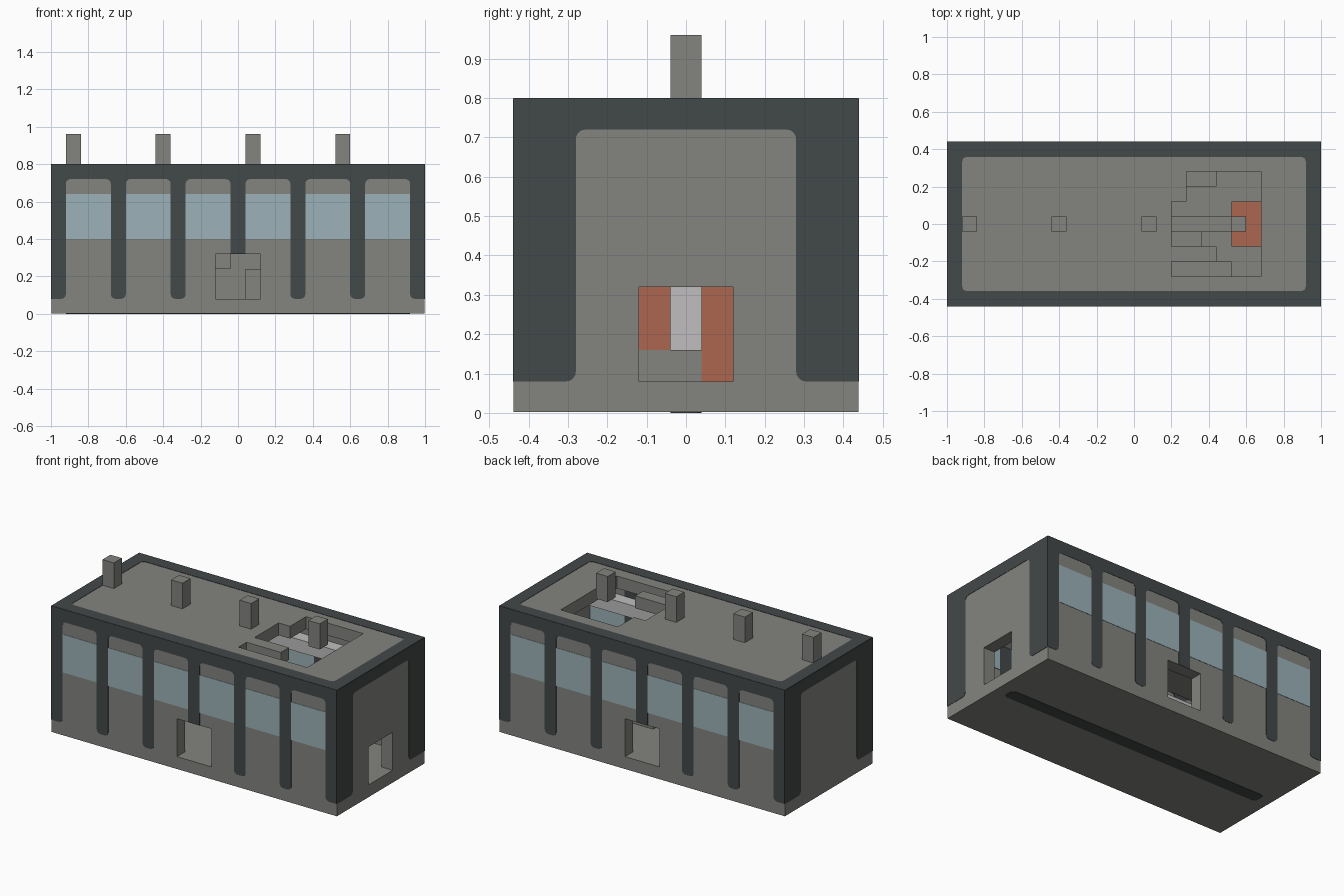
import bpy, bmesh, math
from mathutils import Vector

if "Cube" in bpy.data.objects:
    bpy.data.objects.remove(bpy.data.objects["Cube"], do_unlink=True)


def material(name, rgb):
    m = bpy.data.materials.new(name)
    m.use_nodes = True
    m.diffuse_color = (*rgb, 1)
    m.node_tree.nodes["Principled BSDF"].inputs["Base Color"].default_value = (*rgb, 1)
    return m


GREY = material("wall_grey", (0.227, 0.227, 0.212))
DARK = material("frame_dark", (0.055, 0.065, 0.065))
GLASS = material("window_blue", (0.333, 0.445, 0.485))
RED = material("seat_red", (0.413, 0.133, 0.08))
PALE = material("shelf_pale", (0.527, 0.515, 0.515))

U = 0.08                      # block size
X, Y, Z = 1.0, 0.44, 0.8      # outer half length, half width, height
SKIN = 0.002                  # body sits just below the painted plates
R = 0.025                     # corner rounding of the frame


def finish(name, bm, mat):
    bmesh.ops.recalc_face_normals(bm, faces=bm.faces)
    me = bpy.data.meshes.new(name)
    bm.to_mesh(me)
    bm.free()
    me.materials.append(mat)
    ob = bpy.data.objects.new(name, me)
    bpy.context.scene.collection.objects.link(ob)
    return ob


def boxes(name, mat, *bounds):
    """One object from boxes given as (x0, x1, y0, y1, z0, z1)."""
    bm = bmesh.new()
    for x0, x1, y0, y1, z0, z1 in bounds:
        lo, hi = Vector((x0, y0, z0)), Vector((x1, y1, z1))
        vs = bmesh.ops.create_cube(bm, size=1)["verts"]
        for v in vs:
            v.co = (lo + hi) / 2 + v.co * (hi - lo)
    return finish(name, bm, mat)


def plate(name, mat, polys, place):
    """Thin painted plate from 2D polygons, placed on a wall."""
    bm = bmesh.new()
    for poly in polys:
        bm.faces.new([bm.verts.new(place(u, v)) for u, v in poly])
    ob = finish(name, bm, mat)
    mod = ob.modifiers.new("thickness", "SOLIDIFY")
    mod.thickness, mod.offset = 0.003, 0
    return ob


def rect(u0, u1, v0, v1):
    return [(u0, v0), (u1, v0), (u1, v1), (u0, v1)]


def arc(cu, cv, a0, a1, n=5):
    angles = [math.radians(a0 + (a1 - a0) * i / n) for i in range(n + 1)]
    return [(cu + R * math.cos(a), cv + R * math.sin(a)) for a in angles]


def pillar(u0, u1, bottom, left=True, right=True, foot=True):
    """Post with rounded foot and flared top under the upper band."""
    top, pts = Z - U, []
    if left:
        pts += arc(u0 - R, top - R, 90, 0)
    else:
        pts.append((u0, top))
    pts += arc(u0 + R, bottom + R, 180, 270) if left and foot else [(u0, bottom)]
    pts += arc(u1 - R, bottom + R, 270, 360) if right and foot else [(u1, bottom)]
    if right:
        pts += arc(u1 + R, top - R, 180, 90)
    else:
        pts.append((u1, top))
    return pts


def rounded_ring(hu, hv, w):
    """Rectangular border whose inner corners are rounded."""
    polys, corners, arcs = [], [], []
    for k, (su, sv) in enumerate([(1, 1), (-1, 1), (-1, -1), (1, -1)]):
        corners.append((su * hu, sv * hv))
        arcs.append(arc(su * (hu - w - R), sv * (hv - w - R), 90 * k, 90 * k + 90))
    for k in range(4):
        n = (k + 1) % 4
        polys += [[corners[k], p, q] for p, q in zip(arcs[k], arcs[k][1:])]
        polys.append([corners[k], corners[n], arcs[n][0], arcs[k][-1]])
    return polys


# Shell: floor, walls around the doors, broken roof
bx, by, bz = X - SKIN, Y - SKIN, Z - SKIN
ix, iy, iz = X - U, Y - U, Z - U
d, door_top = 0.12, 0.32
boxes("floor", GREY, (-bx, bx, -by, by, SKIN, U))
for side, name in ((-1, "front_wall"), (1, "back_wall")):
    y0, y1 = sorted((side * iy, side * by))
    boxes(name, GREY, (-bx, -d, y0, y1, U, iz), (d, bx, y0, y1, U, iz),
          (-d, d, y0, y1, door_top, iz))
boxes("right_end_wall", GREY, (-bx, -ix, -iy, iy, U, iz))
boxes("left_end_wall", GREY, (ix, bx, -iy, -d, U, iz), (ix, bx, d, iy, U, iz),
      (ix, bx, -d, d, door_top, iz))
boxes("roof", GREY, *[(*b, iz, bz) for b in (
    (-bx, 0.2, -by, by), (0.68, bx, -by, by),
    (0.2, 0.68, 0.28, by), (0.2, 0.68, -by, -0.28),
    (0.2, 0.28, 0.12, 0.28), (0.2, 0.44, -0.2, -0.12))])

# Frame posts and window panes on both faces of the long walls
posts = [-0.96, -0.64, -0.32, 0, 0.32, 0.64, 0.96]
eps = 0.0015
for label, y in (("front_outer", -Y + eps), ("back_outer", Y - eps),
                 ("front_inner", -iy + eps), ("back_inner", iy - eps)):
    outer = "outer" in label
    on_wall = lambda u, v, y=y: (u, y, v)
    frame = [rect(-X + eps, X - eps, iz, Z - eps)] if outer else []
    for c in posts:
        if outer or abs(c) < ix:
            frame.append(pillar(max(c - U / 2, -X + eps), min(c + U / 2, X - eps),
                                U if c else door_top, c > -0.9, c < 0.9, c != 0))
    plate(label + "_frame", DARK, frame, on_wall)
    panes = [rect(a + U / 2, b - U / 2, 0.4, 0.64) for a, b in zip(posts, posts[1:])]
    plate(label + "_windows", GLASS, panes, on_wall)

# End frames
for label, x in (("right_end", -X + eps), ("left_end", X - eps)):
    w = Y - eps
    plate(label + "_frame", DARK,
          [rect(-w, w, iz, Z - eps), pillar(-w, -0.28, U, left=False),
           pillar(0.28, w, U, right=False)],
          lambda u, v, x=x: (x, u, v))

# Roof border and underside strip
plate("roof_border", DARK, rounded_ring(X - eps, Y - eps, U),
      lambda u, v: (u, v, Z - eps))
h = U / 2
strip = (arc(ix - R, h - R, 90, 0) + arc(ix - R, R - h, 0, -90)
         + arc(R - ix, R - h, 270, 180) + arc(R - ix, h - R, 180, 90))
plate("underside_strip", DARK, [strip], lambda u, v: (u, v, eps))

# Roof vents
for i, x in enumerate((-0.88, -0.4, 0.08, 0.56)):
    boxes(f"roof_vent_{i + 1}", GREY, (x - h, x + h, -h, h, bz, Z + 2 * U))

# Long shelves above the windows inside
for side, name in ((-1, "front_shelf"), (1, "back_shelf")):
    y0, y1 = sorted((side * 0.28, side * iy))
    boxes(name, PALE, (-ix, ix, y0, y1, 0.56, 0.64))

# Seat by the end door
boxes("end_seat", RED, (0.52, 0.68, -d, d, 0.32, 0.4),
      (0.52, 0.68, h, d, U, 0.32), (0.52, 0.68, -d, -h, 0.16, 0.32))
boxes("seat_post", PALE, (0.52, 0.6, -h, h, 0.16, 0.32))
boxes("seat_base", GREY, (0.52, 0.68, -d, h, U, 0.16))

# Partition between the side doors, with loose blocks
boxes("partition", GREY, (-d, d, -h, h, U, 0.4))
boxes("loose_blocks", GREY, (-d, -h, -0.2, -d, 0.24, 0.32), (h, d, -d, -h, U, 0.24),
      (0.2, 0.36, -d, -h, U, 0.24), (0.28, 0.44, 0.2, 0.28, U, 0.16),
      (0.2, 0.52, -h, h, U, 0.16), (0.2, 0.52, -0.28, -0.2, U, 0.16))
